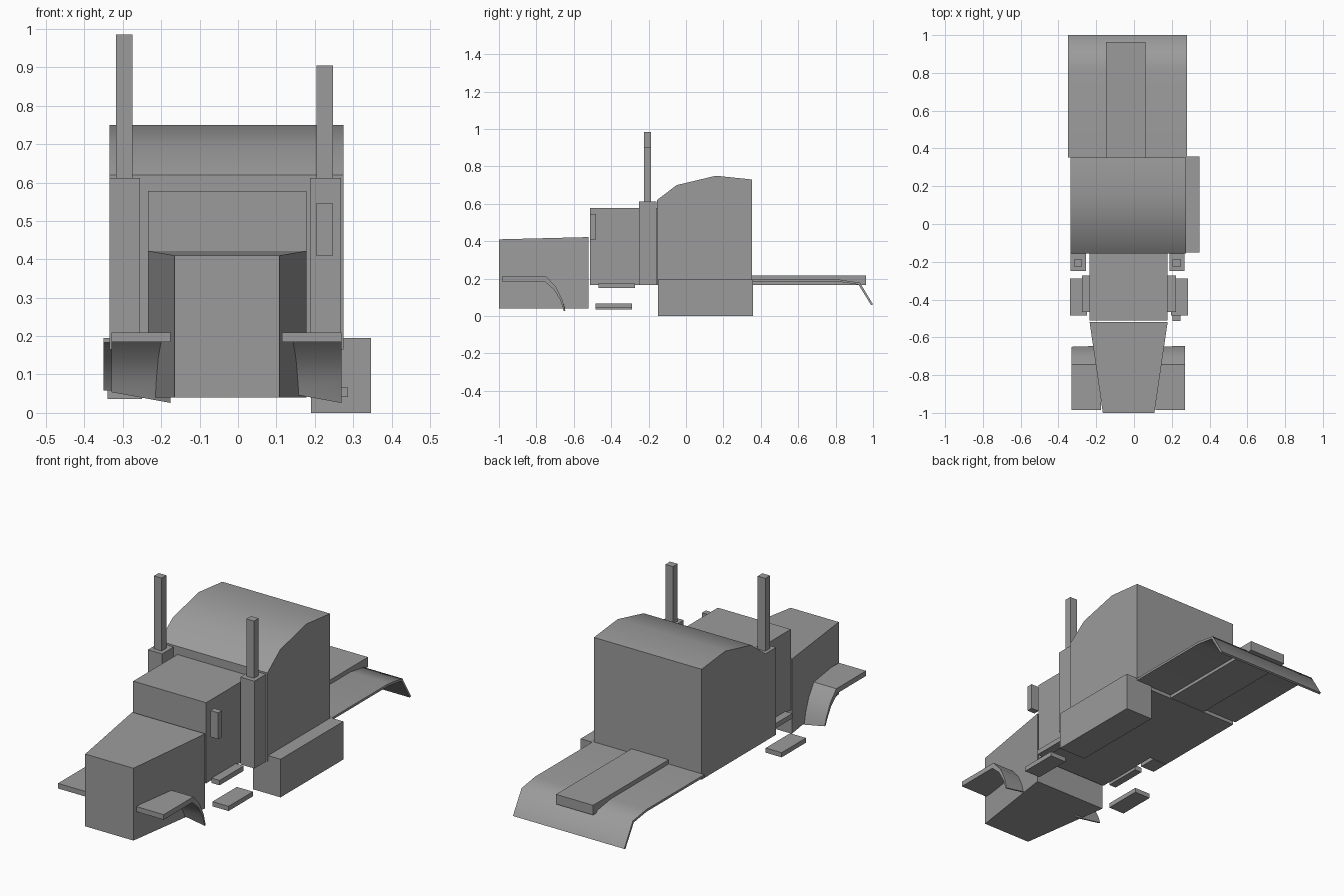
import bpy, bmesh
from math import radians

cube = bpy.data.objects.get("Cube")
if cube:
    bpy.data.objects.remove(cube, do_unlink=True)

grey = bpy.data.materials.new("plain grey")
grey.use_nodes = True
colour = (0.33, 0.33, 0.33, 1)
grey.diffuse_color = colour
grey.node_tree.nodes["Principled BSDF"].inputs["Base Color"].default_value = colour


def finish(name, bm, angle=None):
    bmesh.ops.recalc_face_normals(bm, faces=bm.faces)
    mesh = bpy.data.meshes.new(name)
    bm.to_mesh(mesh)
    bm.free()
    mesh.materials.append(grey)
    obj = bpy.data.objects.new(name, mesh)
    bpy.context.collection.objects.link(obj)
    if angle:
        bpy.ops.object.select_all(action="DESELECT")
        obj.select_set(True)
        bpy.context.view_layer.objects.active = obj
        bpy.ops.object.shade_smooth_by_angle(angle=radians(angle))
    return obj


def extrude_side(name, profile, x0, x1, angle=None):
    """Sweep a closed (y, z) outline from x0 to x1."""
    bm = bmesh.new()
    face = bm.faces.new([bm.verts.new((x0, y, z)) for y, z in profile])
    swept = bmesh.ops.extrude_face_region(bm, geom=[face])["geom"]
    verts = [v for v in swept if isinstance(v, bmesh.types.BMVert)]
    bmesh.ops.translate(bm, vec=(x1 - x0, 0, 0), verts=verts)
    return finish(name, bm, angle)


def box(name, x, y, z):
    outline = [(y[0], z[0]), (y[1], z[0]), (y[1], z[1]), (y[0], z[1])]
    return extrude_side(name, outline, *x)


# Hood, narrowing towards the nose
hood = extrude_side("hood", [(-1, .04), (-.52, .04), (-.52, .422), (-1, .41)], -.235, .178)
for v in hood.data.vertices:
    if v.co.y < -.9:
        v.co.x = -.165 if v.co.x < 0 else .108

# Cab and sleeper with a curved roof
box("cab", (-.235, .178), (-.512, -.155), (.165, .578))
extrude_side("sleeper", [(-.155, .165), (.352, .165), (.352, .73), (.16, .75),
                         (-.05, .70), (-.155, .62)], -.335, .275, 30)

# Exhausts: a wide lower housing and a pipe of its own height
for side, x, top in (("right", -.335, .985), ("left", .188, .905)):
    box(side + "_exhaust_housing", (x, x + .08), (-.25, -.157), (.165, .612))
    box(side + "_exhaust_pipe", (x + .017, x + .06), (-.225, -.187), (.612, top))

# Steps
box("right_upper_step", (-.275, -.235), (-.467, -.272), (.15, .175))
box("left_upper_step", (.178, .223), (-.467, -.272), (.15, .175))
box("right_lower_step", (-.34, -.25), (-.485, -.288), (.036, .06))
box("left_lower_step", (.195, .286), (-.485, -.288), (.042, .066))

# Mirror and fuel tank
box("left_mirror", (.203, .247), (-.513, -.482), (.41, .545))
box("left_fuel_tank", (.19, .346), (-.15, .358), (0, .195))

# Rear frame and deck with its drooping flap
box("rear_frame", (-.148, .062), (.352, .963), (.167, .217))
extrude_side("rear_deck", [(.352, .195), (.82, .195), (.93, .178), (1, .062),
                           (.99, .058), (.922, .168), (.82, .183), (.352, .183)],
             -.35, .28, 60)

# Front fenders with a flap whose lower edge is slanted
fender = [(-.985, .21), (-.745, .21), (-.695, .155), (-.662, .09), (-.645, .026),
          (-.653, .026), (-.672, .085), (-.705, .14), (-.755, .184), (-.985, .184)]
for side, x in (("right", -.33), ("left", .115)):
    obj = extrude_side(side + "_front_fender", fender, x, x + .154, 30)
    for v in obj.data.vertices:
        if v.co.z < .05 and v.co.x < x + .01:
            v.co.z += .028
            v.co.y -= .005
